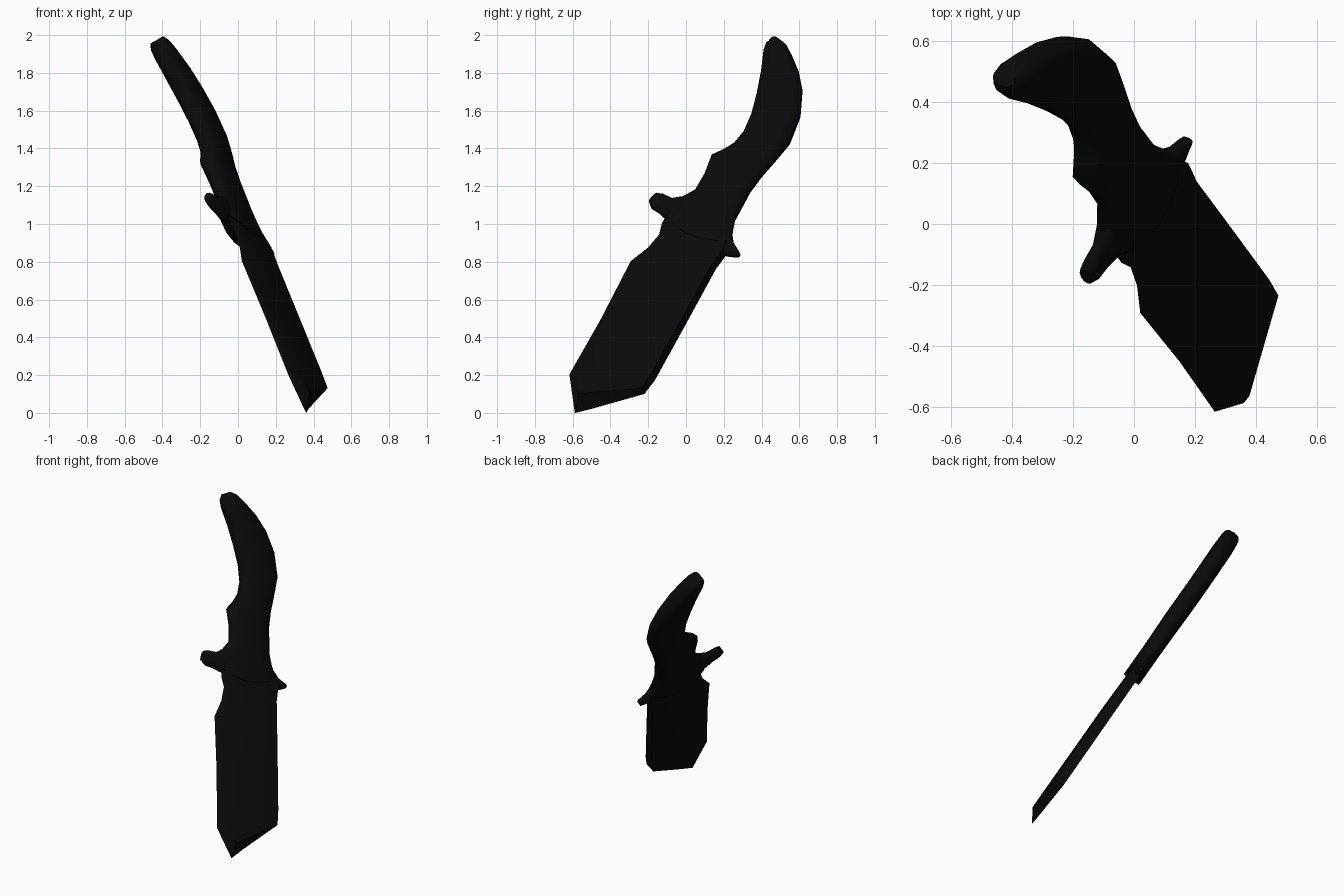
import bpy, bmesh, math
from mathutils import Vector

if "Cube" in bpy.data.objects:
    bpy.data.objects.remove(bpy.data.objects["Cube"])

# The knife lies in a tilted plane x = A*y + B*z + C
A, B, C = 0.345, -0.595, 0.59
N = Vector((1, -A, -B)).normalized()

black = bpy.data.materials.new("black")
black.diffuse_color = (0.003, 0.003, 0.003, 1)
black.use_nodes = True
black.node_tree.nodes["Principled BSDF"].inputs["Base Color"].default_value = black.diffuse_color


def place(y, z, d):
    return Vector((A * y + B * z + C, y, z)) + N * d


def loft(name, rings, angle):
    """Skin a list of equal-sized point rings and cap both ends."""
    bm = bmesh.new()
    vr = [[bm.verts.new(p) for p in r] for r in rings]
    n = len(vr[0])
    for r0, r1 in zip(vr, vr[1:]):
        for i in range(n):
            j = (i + 1) % n
            bm.faces.new((r0[i], r0[j], r1[j], r1[i]))
    bm.faces.new(vr[0][::-1])
    bm.faces.new(vr[-1])
    bmesh.ops.recalc_face_normals(bm, faces=bm.faces)
    me = bpy.data.meshes.new(name)
    bm.to_mesh(me)
    bm.free()
    me.materials.append(black)
    ob = bpy.data.objects.new(name, me)
    bpy.context.collection.objects.link(ob)
    bpy.context.view_layer.objects.active = ob
    ob.select_set(True)
    bpy.ops.object.shade_smooth_by_angle(angle=math.radians(angle))
    ob.select_set(False)
    return ob


def oval(l, r, th, sag=0.0, n=14, shift=-0.008):
    """Rounded section between two outline points, optionally bowed downward."""
    ring = []
    for i in range(n):
        a = 2 * math.pi * i / n
        t = 0.5 - 0.5 * math.cos(a)
        s = math.sin(a)
        d = shift + th * math.copysign(abs(s) ** 0.75, s)
        bow = sag * 4 * t * (1 - t)
        ring.append(place(l[0] + (r[0] - l[0]) * t - 0.4 * bow,
                          l[1] + (r[1] - l[1]) * t - 0.92 * bow, d))
    return ring


# Curved grip: left outline point, right outline point, half thickness, bow
grip = [
    ((.452, 1.975), (.50, 1.97), .042, -.005),
    ((.425, 1.95), (.53, 1.95), .055, 0),
    ((.41, 1.91), (.557, 1.90), .061, 0),
    ((.395, 1.80), (.595, 1.81), .065, 0),
    ((.37, 1.68), (.615, 1.71), .065, 0),
    ((.34, 1.57), (.605, 1.58), .065, 0),
    ((.30, 1.48), (.55, 1.44), .065, 0),
    ((.25, 1.42), (.50, 1.38), .065, 0),
    ((.20, 1.39), (.45, 1.32), .065, 0),
    ((.13, 1.36), (.40, 1.26), .064, 0),
    ((.093, 1.26), (.34, 1.18), .062, 0),
    ((.045, 1.18), (.26, 1.03), .06, .01),
    ((-.03, 1.145), (.247, .97), .06, .035),
    ((-.105, 1.05), (.24, .905), .06, .068),
]
loft("grip", [oval(*g) for g in grip], 50)

# Guard prongs on both sides
prongs = {
    "guard_front_prong": [((.05, 1.16), (-.03, 1.0), .045), ((-.01, 1.15), (-.115, 1.03), .038),
                          ((-.07, 1.14), (-.145, 1.06), .03), ((-.125, 1.165), (-.185, 1.085), .026),
                          ((-.152, 1.168), (-.198, 1.12), .022)],
    "guard_back_prong": [((.22, 1.0), (.12, .93), .04), ((.242, .95), (.165, .875), .036),
                         ((.25, .905), (.205, .835), .028), ((.275, .865), (.25, .832), .024),
                         ((.283, .85), (.268, .832), .02)],
}
for name, rows in prongs.items():
    loft(name, [oval(l, r, t, n=10, shift=-.01) for l, r, t in rows], 50)

# Slab blade: cutting edge point, spine point, half thickness
blade = [
    ((-.08, 1.08), (.21, 1.0), .028),
    ((-.125, 1.0), (.215, .90), .03),
    ((-.14, .94), (.21, .86), .032),
    ((-.20, .87), (.185, .825), .033),
    ((-.29, .80), (.15, .78), .034),
    ((-.45, .49), (-.02, .47), .035),
    ((-.615, .20), (-.175, .19), .036),
]


def slab(e, s, th):
    prof = [(0, .008), (.12, th), (1, th), (1, -th), (.25, -th * .8)]
    return [place(e[0] + (s[0] - e[0]) * t, e[1] + (s[1] - e[1]) * t, d) for t, d in prof]


rings = [slab(*b) for b in blade]
# Slanted end: one face stops short, the other runs on to the point
rings.append([place(*p) for p in [(-.595, .01, -.022), (-.555, .085, .038), (-.225, .113, .036),
                                  (-.23, .118, -.036), (-.5, .036, -.026)]])
loft("blade", rings, 30)
